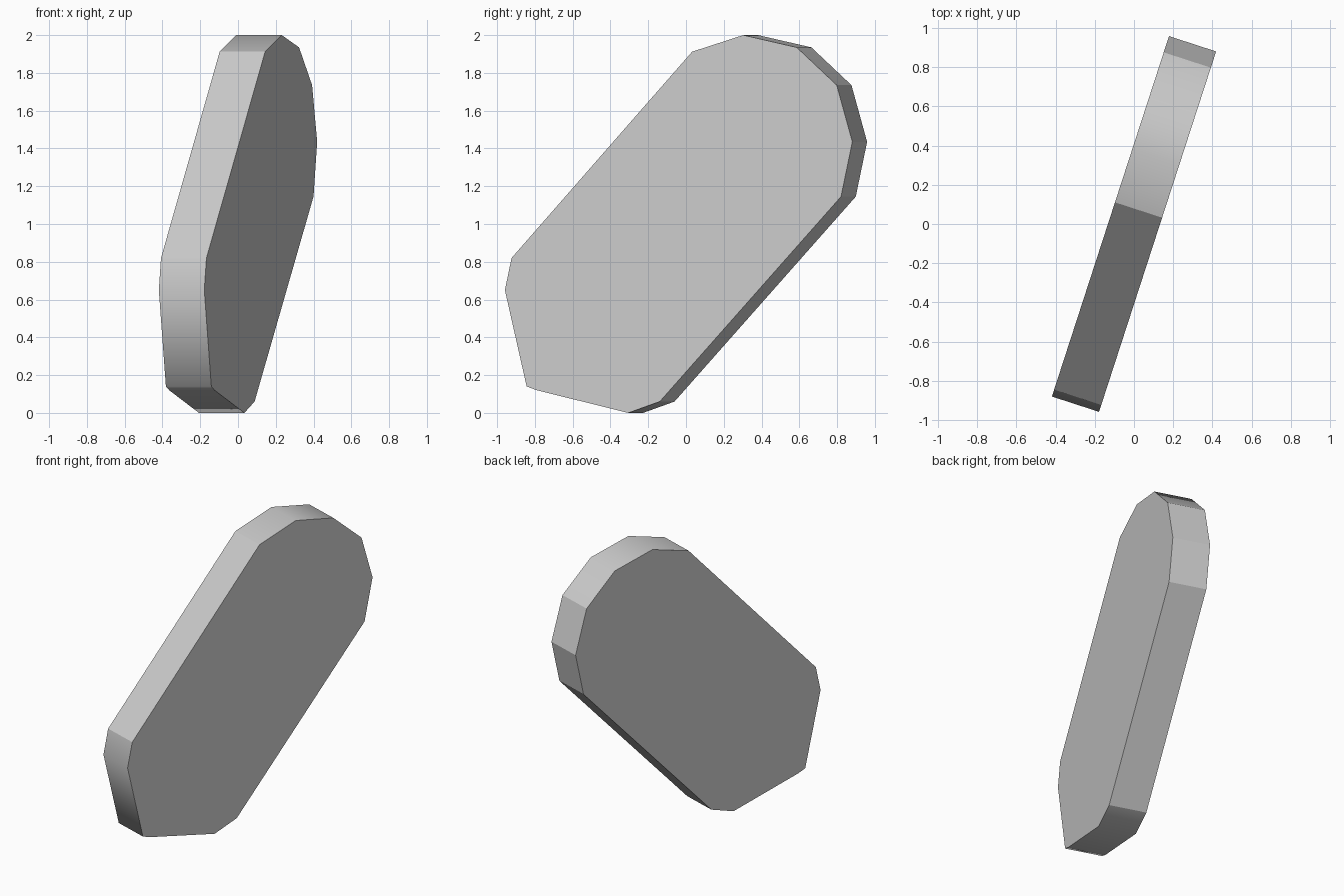
import bpy, bmesh
from math import radians
from mathutils import Matrix, Vector

cube = bpy.data.objects.get("Cube")
if cube:
    bpy.data.objects.remove(cube, do_unlink=True)

grey = bpy.data.materials.new("plain grey")
grey.use_nodes = True
COLOUR = (0.6, 0.6, 0.6, 1)
grey.diffuse_color = COLOUR
grey.node_tree.nodes["Principled BSDF"].inputs["Base Color"].default_value = COLOUR

# Plate outline: length along the plate, height, whether the corner is softly shaded
OUTLINE = [
    (-0.967, 0.65, True), (-0.846, 0.14, True), (-0.79, 0.12, False),
    (-0.28, 0.0, True), (-0.105, 0.06, False), (0.904, 1.145, False),
    (0.967, 1.435, False), (0.88, 1.735, False), (0.657, 1.935, True),
    (0.36, 2.0, True), (0.075, 1.912, False), (-0.93, 0.82, False),
]
THICKNESS = 0.253

bm = bmesh.new()
near = [bm.verts.new((u, -THICKNESS / 2, z)) for u, z, _ in OUTLINE]
far = [bm.verts.new((u, THICKNESS / 2, z)) for u, z, _ in OUTLINE]

# Two flat faces and the rim between them
bm.faces.new(near)
bm.faces.new(far[::-1])
count = len(OUTLINE)
for i in range(count):
    j = (i + 1) % count
    rim = bm.faces.new((near[j], near[i], far[i], far[j]))
    rim.smooth = True
for i, (_, _, soft) in enumerate(OUTLINE):
    bm.edges.get((near[i], far[i])).smooth = soft
    for ring in (near, far):
        bm.edges.get((ring[i], ring[(i + 1) % count])).smooth = False

# Turn the plate about the vertical
bmesh.ops.rotate(bm, verts=bm.verts, cent=Vector(), matrix=Matrix.Rotation(radians(72), 3, 'Z'))
bmesh.ops.recalc_face_normals(bm, faces=bm.faces)
mesh = bpy.data.meshes.new("rounded_plate")
bm.to_mesh(mesh)
bm.free()
mesh.materials.append(grey)
plate = bpy.data.objects.new("rounded_plate", mesh)
bpy.context.collection.objects.link(plate)
